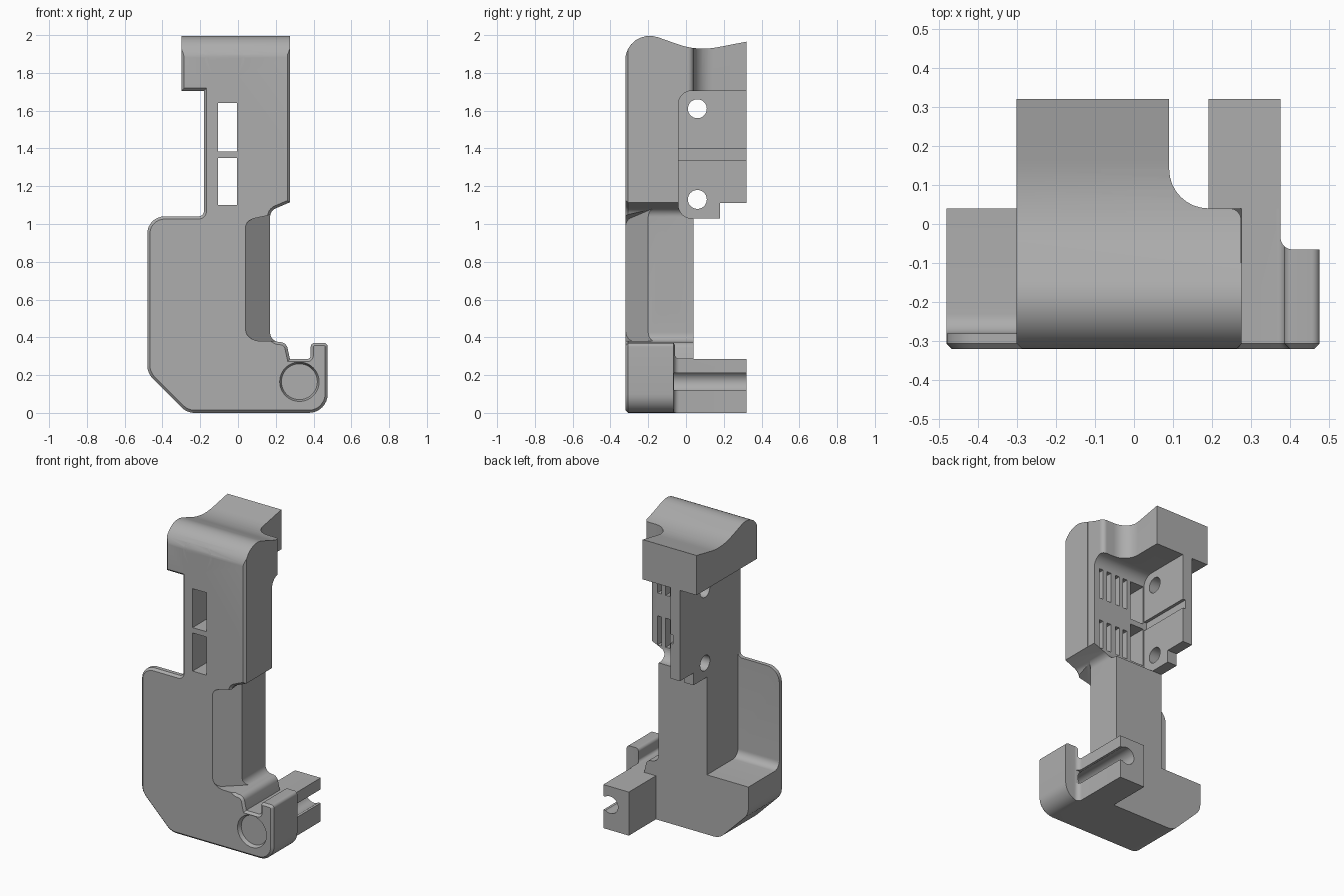
import bpy, bmesh, math
from mathutils import Vector

cube = bpy.data.objects.get("Cube")
if cube:
    bpy.data.objects.remove(cube, do_unlink=True)

grey = bpy.data.materials.new("mid_grey")
grey.use_nodes = True
GREY = (0.42, 0.42, 0.42, 1)
grey.diffuse_color = GREY
grey.node_tree.nodes["Principled BSDF"].inputs["Base Color"].default_value = GREY


def rounded(points, segments=8):
    """Outline from (u, v) corners, rounded where a third value gives a radius."""
    out = []
    for i, corner in enumerate(points):
        p = Vector(corner[:2])
        r = corner[2] if len(corner) > 2 else 0
        if not r:
            out.append(p)
            continue
        a = Vector(points[i - 1][:2]) - p
        b = Vector(points[(i + 1) % len(points)][:2]) - p
        half = a.angle(b) / 2
        mid = p + (a.normalized() + b.normalized()).normalized() * (r / math.sin(half))
        t = r / math.tan(half)
        start, end = p + a.normalized() * t - mid, p + b.normalized() * t - mid
        a0 = math.atan2(start.y, start.x)
        turn = math.atan2(start.x * end.y - start.y * end.x, start.dot(end))
        for k in range(segments + 1):
            ang = a0 + turn * k / segments
            out.append(mid + Vector((math.cos(ang), math.sin(ang))) * r)
    return out


def prism(name, points, axis, lo, hi, chamfer=0):
    """Extrude an outline along an axis; chamfer trims the edges of the low end."""
    place = {"x": lambda u, v, w: (w, u, v),
             "y": lambda u, v, w: (u, w, v),
             "z": lambda u, v, w: (u, v, w)}[axis]
    bm = bmesh.new()
    outline = rounded(points)
    low = [bm.verts.new(place(p.x, p.y, lo)) for p in outline]
    high = [bm.verts.new(place(p.x, p.y, hi)) for p in outline]
    cap = bm.faces.new(low)
    bm.faces.new(high[::-1])
    for i in range(len(low)):
        bm.faces.new((low[i - 1], low[i], high[i], high[i - 1]))
    bmesh.ops.recalc_face_normals(bm, faces=bm.faces)
    if chamfer:
        bmesh.ops.bevel(bm, geom=list(cap.edges), offset=chamfer, segments=1,
                        affect="EDGES", clamp_overlap=True)
    mesh = bpy.data.meshes.new(name)
    bm.to_mesh(mesh)
    bm.free()
    obj = bpy.data.objects.new(name, mesh)
    bpy.context.collection.objects.link(obj)
    return obj


def box(x0, x1, y0, y1, z0, z1):
    return prism("box_cutter", [(x0, y0), (x1, y0), (x1, y1), (x0, y1)], "z", z0, z1)


def drill(axis, u, v, r, lo, hi, r_end=None):
    bm = bmesh.new()
    bmesh.ops.create_cone(bm, cap_ends=True, segments=40, radius1=r,
                          radius2=r_end or r, depth=hi - lo)
    for vert in bm.verts:
        x, y, w = vert.co
        w += (lo + hi) / 2
        vert.co = (w, u + x, v + y) if axis == "x" else (u + x, w, v + y)
    bmesh.ops.recalc_face_normals(bm, faces=bm.faces)
    mesh = bpy.data.meshes.new("drill_cutter")
    bm.to_mesh(mesh)
    bm.free()
    obj = bpy.data.objects.new("drill_cutter", mesh)
    bpy.context.collection.objects.link(obj)
    return obj


# Bracket body: the front silhouette pushed through the full depth
body = prism("bracket_body", [
    (-.30, 2.02), (.275, 2.02), (.275, 1.115), (.17, 1.07, .05), (.17, .375, .05),
    (.255, .375, .04), (.275, .285), (.385, .285, .02), (.385, .37, .02), (.475, .37, .02),
    (.475, 0, .1), (-.27, 0, .1), (-.48, .21, .1), (-.48, 1.04, .09),
    (-.18, 1.04, .03), (-.18, 1.705), (-.30, 1.705)], "y", -.32, .32, chamfer=.014)
body.data.materials.append(grey)


def cut(cutter):
    cutter.hide_render = True
    mod = body.modifiers.new("cut", "BOOLEAN")
    mod.operation = "DIFFERENCE"
    mod.solver = "EXACT"
    mod.object = cutter
    bpy.context.view_layer.objects.active = body
    bpy.ops.object.modifier_apply(modifier=mod.name)
    bpy.data.objects.remove(cutter, do_unlink=True)


# Head: saddle-shaped top with a rounded front, softened side edges
cut(prism("saddle_cutter", [(-.322, 1.8), (-.322, 2.05, .13), (.06, 1.915, .4),
                            (.5, 2.0), (.5, 2.3), (-.5, 2.3), (-.5, 1.8)], "x", -.6, .6))
cut(prism("head_corner_cutter", [(.09, .5), (.09, .04, .1), (.274, .04, .03),
                                 (.274, -.1), (.4, -.1), (.4, .5)], "z", 1.05, 2.2))

# Recess behind the upper column, leaving the thin mounting plate
cut(prism("recess_cutter", [(-.04, 1.03, .07), (.5, 1.03), (.5, 1.705), (-.04, 1.705, .07)],
          "x", -.11, .5))
cut(box(-.6, .6, .18, .5, .9, 1.11))
cut(box(-.13, .1, -.04, .5, 1.34, 1.40))

# Lower body: back face, rail and lug
cut(box(-.6, .19, .04, .5, -.1, 1.03))
cut(box(-.6, .6, .04, .5, .285, 1.03))
cut(prism("lug_cutter", [(.375, .5), (.375, -.065, .03), (.6, -.065), (.6, .5)], "z", -.1, .5))

# Thin side flange above the lower block
cut(prism("flange_cutter", [(-.28, .39, .05), (.5, .39), (.5, 1.3), (-.28, 1.3)],
          "x", -.6, -.18))

# Slanted front face of the waist
slant = prism("waist_cutter", [(0, .38, .06), (.4, .38), (.4, 1.135), (0, 1.02, .05)],
              "y", -.4, 0)
slant.rotation_euler.z = math.atan2(.12, .13)
slant.location = (.04, -.32, 0)
bpy.context.view_layer.update()
cut(slant)

# Counterbored screw holes from the front
for x, z in ((-.07, 1.865), (.13, 1.365), (.325, .165)):
    cut(drill("y", x, z, .112, -.34, -.295, .095))
    cut(drill("y", x, z, .085, -.33, -.19))
    cut(drill("y", x, z, .056, -.25, .5))

# Cross holes through the side
for y, z, r, x0, x1 in ((-.1, .59, .057, -.4, .4), (-.1, .88, .057, -.4, .4),
                        (.06, 1.61, .05, -.4, 0), (.06, 1.13, .05, -.4, 0),
                        (-.165, 1.8, .055, .1, .4)):
    cut(drill("x", y, z, r, x0, x1))

# Open groove along the rail
cut(box(.325, .6, -.064, .5, .12, .21))

# Through windows and blind vent slots in the recess wall
for z0, z1 in ((1.10, 1.35), (1.385, 1.64)):
    cut(box(-.105, -.005, -.5, .0, z0, z1))
for x in (.035, .095, .16, .22):
    for z0, z1 in ((1.10, 1.29), (1.44, 1.64)):
        cut(box(x - .015, x + .015, -.13, .0, z0, z1))

# Smooth shading with sharp edges kept
bpy.ops.object.select_all(action="DESELECT")
body.select_set(True)
bpy.context.view_layer.objects.active = body
bpy.ops.object.shade_smooth_by_angle(angle=math.radians(30))
